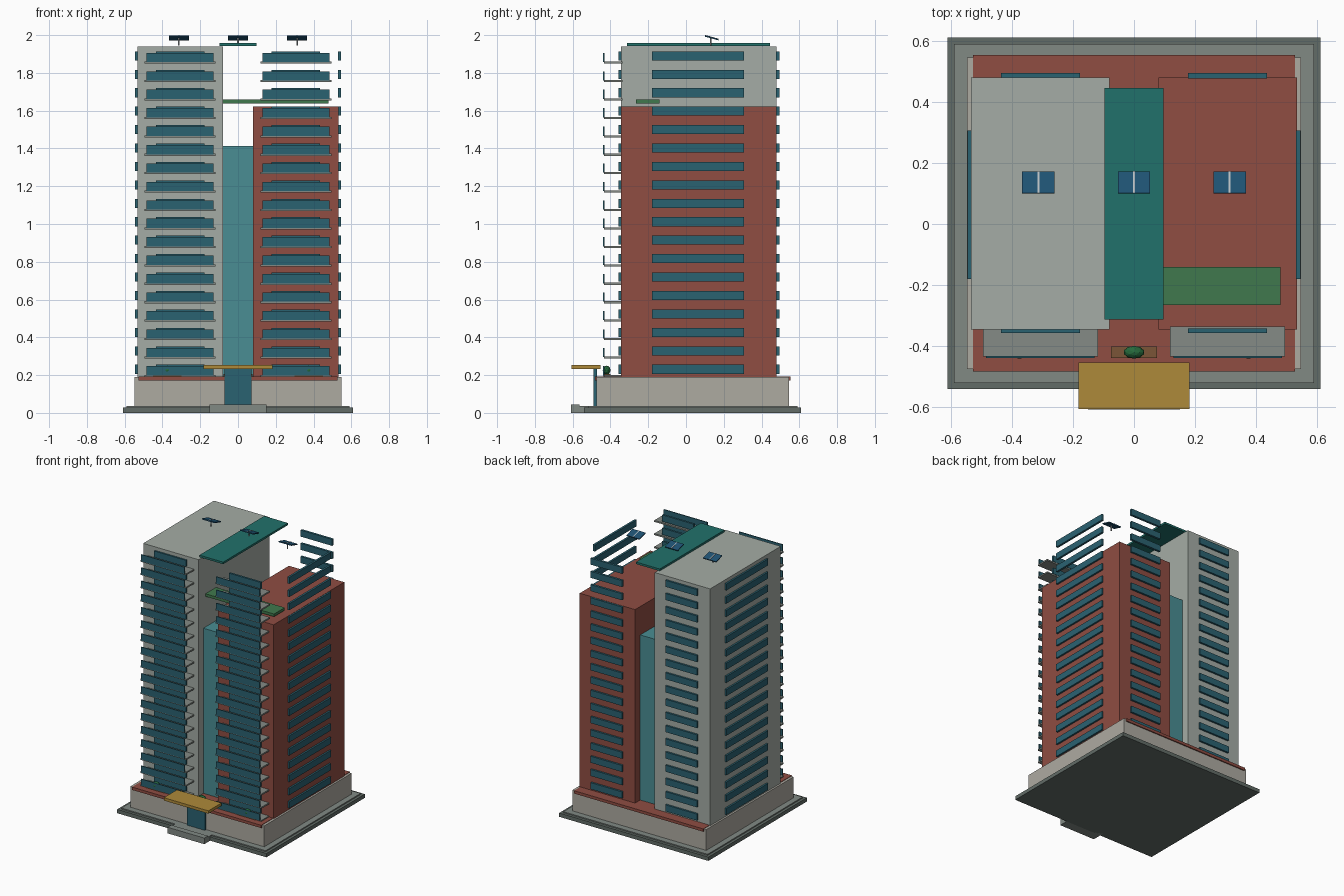
import bpy, bmesh
from mathutils import Matrix, Vector

if "Cube" in bpy.data.objects:
    bpy.data.objects.remove(bpy.data.objects["Cube"])


def mat(name, r, g, b):
    m = bpy.data.materials.new(name)
    m.diffuse_color = tuple((c / 255) ** 2.2 for c in (r, g, b)) + (1,)
    m.use_nodes = True
    m.node_tree.nodes["Principled BSDF"].inputs["Base Color"].default_value = m.diffuse_color
    return m


STONE = mat("pale_stone", 172, 169, 160)
PAVE = mat("paving", 98, 108, 103)
PAVE2 = mat("light_paving", 128, 136, 131)
GREY = mat("tower_grey", 163, 171, 164)
RED = mat("tower_red", 142, 78, 68)
GLASS = mat("window_glass", 46, 98, 113)
CORE = mat("core_glass", 75, 140, 146)
TEAL = mat("teal_roof", 38, 112, 106)
SLAB = mat("balcony_concrete", 132, 138, 133)
GOLD = mat("gold", 172, 136, 60)
GREEN = mat("garden_green", 66, 120, 78)
LEAF = mat("leaf", 42, 105, 62)
SOIL = mat("planter_brown", 122, 86, 58)
PANEL = mat("solar_blue", 36, 84, 115)
METAL = mat("pale_metal", 185, 192, 195)


def finish(name, bm, material):
    me = bpy.data.meshes.new(name)
    bm.to_mesh(me)
    bm.free()
    me.materials.append(material)
    ob = bpy.data.objects.new(name, me)
    bpy.context.collection.objects.link(ob)
    return ob


def boxes(name, material, *ranges):
    """Boxes given as (x0, x1, y0, y1, z0, z1), joined in one object."""
    bm = bmesh.new()
    for x0, x1, y0, y1, z0, z1 in ranges:
        m = Matrix.Translation(((x0 + x1) / 2, (y0 + y1) / 2, (z0 + z1) / 2))
        bmesh.ops.create_cube(bm, size=1, matrix=m @ Matrix.Diagonal((x1 - x0, y1 - y0, z1 - z0, 1)))
    return finish(name, bm, material)


def pair(r):
    """A box range and its mirror image across x = 0."""
    return [r, (-r[1], -r[0]) + tuple(r[2:])]


# Ground plinth, podium and its red roof deck
boxes("plinth", PAVE, (-.61, .61, -.54, .61, 0, .028))
boxes("plinth_top", PAVE2, (-.59, .59, -.52, .59, .028, .036))
boxes("podium", STONE, (-.547, .547, -.475, .545, .036, .19))
boxes("podium_deck", RED, (-.528, .528, -.483, .553, .172, .193))

# Two towers, glass core and roof slab
boxes("left_tower", GREY, (-.533, -.08, -.345, .48, .19, 1.94))
boxes("right_tower", RED, (.08, .533, -.345, .48, .19, 1.623))
boxes("glass_core", CORE, (-.08, .08, -.29, .42, .19, 1.413))
boxes("core_roof", TEAL, (-.097, .097, -.312, .445, 1.942, 1.957))
boxes("roof_garden", GREEN, (-.08, .48, -.265, -.14, 1.638, 1.658))

# Repeating windows and balconies on 18 floors
for i in range(18):
    z = .231 + i * .0976
    w0, w1 = z - .024, z + .024
    boxes(f"side_windows_{i}", GLASS, *pair((.53, .546, -.18, .307, w0, w1)))
    boxes(f"front_windows_{i}", GLASS, *pair((.177, .435, -.357, -.342, w0, w1)))
    boxes(f"back_windows_{i}", GLASS, *pair((.177, .435, .477, .494, w0, w1)))
    boxes(f"balcony_slabs_{i}", SLAB, *pair((.118, .495, -.434, -.336, z - .041, z - .03)))
    boxes(f"balcony_rails_{i}", GLASS, *pair((.129, .485, -.439, -.432, z - .033, z + .016)))

# Entrance: door, canopy and steps
boxes("entrance_door", GLASS, (-.072, .072, -.49, -.47, .036, .235))
boxes("entrance_canopy", GOLD, (-.182, .182, -.606, -.453, .233, .254))
boxes("entrance_steps", PAVE2, (-.15, .15, -.608, -.565, 0, .045),
      (-.15, .15, -.565, -.5, 0, .036))

# Planters with low-poly shrubs
for i, x in enumerate((-.375, 0, .375)):
    boxes(f"planter_{i}", SOIL, (x - .076, x + .076, -.438, -.401, .19, .206))
    bm = bmesh.new()
    bmesh.ops.create_icosphere(bm, subdivisions=2, radius=1,
                               matrix=Matrix.Translation((x, -.42, .226)) @ Matrix.Diagonal((.034, .021, .024, 1)))
    finish(f"shrub_{i}", bm, LEAF)

# Tilted solar panels on posts
for i, x in enumerate((-.313, 0, .313)):
    tilt = Matrix.Translation((x, .136, 1.986)) @ Matrix.Rotation(-.27, 4, 'X')
    panel = boxes(f"solar_panel_{i}", PANEL, (-.053, .053, -.037, .037, -.004, .003))
    strip = boxes(f"panel_strip_{i}", METAL, (-.003, .003, -.037, .037, .002, .005))
    panel.matrix_world = strip.matrix_world = tilt
    bm = bmesh.new()
    bmesh.ops.create_cone(bm, segments=8, radius1=.004, radius2=.004, depth=.042, cap_ends=True,
                          matrix=Matrix.Translation((x, .13, 1.965)))
    finish(f"panel_post_{i}", bm, METAL)
